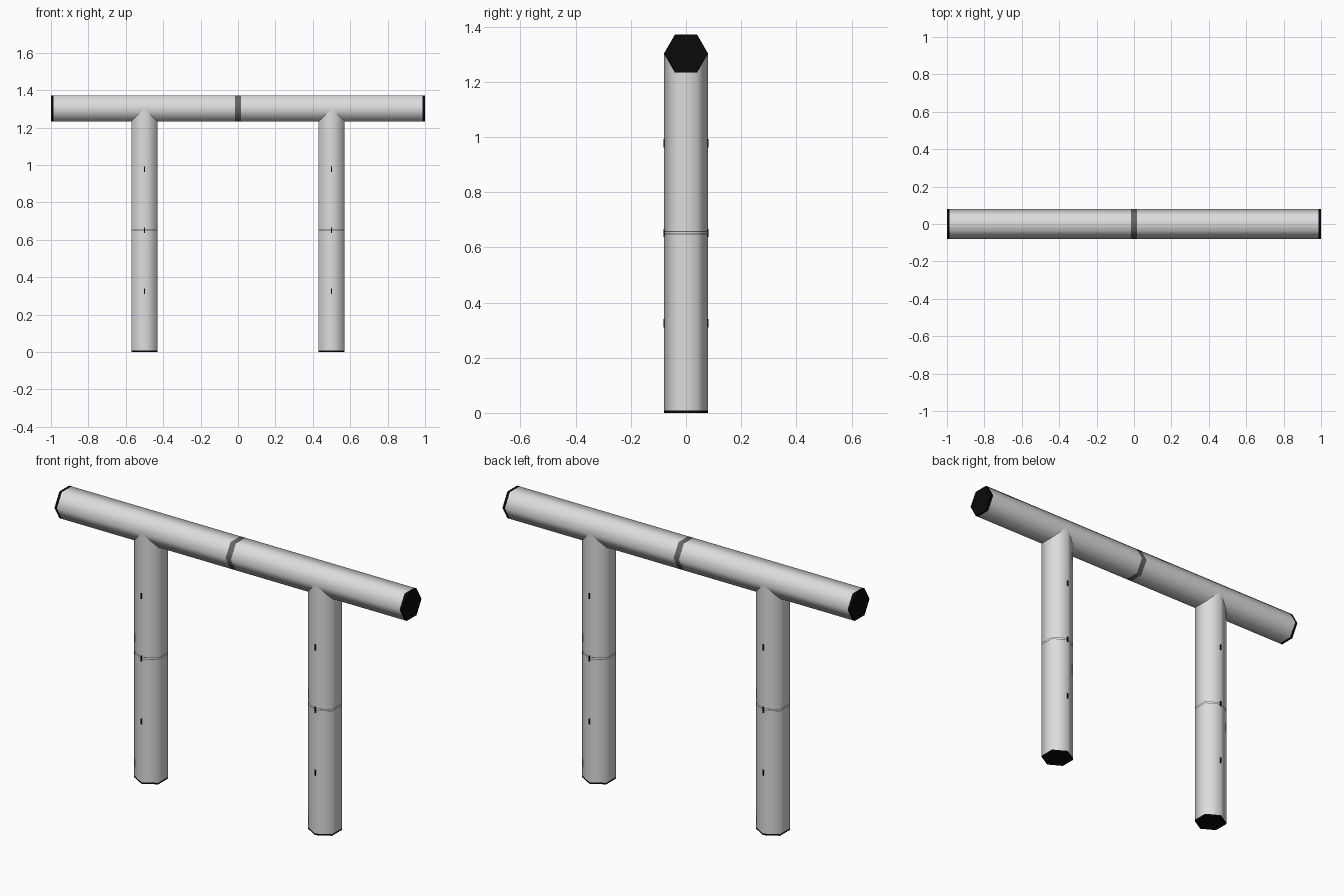
import bpy, bmesh, math
from mathutils import Vector

if "Cube" in bpy.data.objects:
    bpy.data.objects.remove(bpy.data.objects["Cube"])


def material(name, value):
    m = bpy.data.materials.new(name)
    m.diffuse_color = (value, value, value, 1)
    m.use_nodes = True
    m.node_tree.nodes["Principled BSDF"].inputs["Base Color"].default_value = m.diffuse_color
    return m


MATS = [material("light_grey", 0.72), material("dark_grey", 0.13), material("black", 0.003)]
GREY, DARK, BLACK = 0, 1, 2
R, TOP = 0.08, 1.302


def finish(name, bm):
    bmesh.ops.recalc_face_normals(bm, faces=bm.faces)
    me = bpy.data.meshes.new(name)
    bm.to_mesh(me)
    bm.free()
    for m in MATS:
        me.materials.append(m)
    ob = bpy.data.objects.new(name, me)
    bpy.context.collection.objects.link(ob)
    return ob


def hex_bar(name, origin, axis, stations, bands, caps):
    """Smooth six-sided bar; bands give the colour between stations."""
    axis, y = Vector(axis), Vector((0, 1, 0))
    side = axis.cross(y)
    bm = bmesh.new()
    rings = []
    for s in stations:
        ring = []
        for i in range(6):
            a = math.radians(60 * i)
            ring.append(bm.verts.new(Vector(origin) + axis * s
                                     + (y * math.cos(a) + side * math.sin(a)) * R))
        rings.append(ring)
    for k, col in enumerate(bands):
        for i in range(6):
            j = (i + 1) % 6
            f = bm.faces.new((rings[k][i], rings[k][j], rings[k + 1][j], rings[k + 1][i]))
            f.smooth, f.material_index = True, col
    for ring, col in zip((rings[0], rings[-1]), caps):
        f = bm.faces.new(ring)
        f.material_index = col
        for e in f.edges:
            e.smooth = False
    return finish(name, bm)


# top rail with black ends and a dark centre stripe
hex_bar("top_rail", (0, 0, TOP), (1, 0, 0),
        [-1, -0.986, -0.015, 0.015, 0.986, 1],
        [BLACK, GREY, DARK, GREY, BLACK], (BLACK, BLACK))

# two legs with black feet and two fine rings at mid height
for side, x in (("left", -0.5), ("right", 0.5)):
    hex_bar(side + "_leg", (x, 0, 0), (0, 0, 1),
            [0, 0.008, 0.647, 0.650, 0.656, 0.659, TOP],
            [BLACK, GREY, DARK, GREY, DARK, GREY], (BLACK, GREY))

    # tiny black tick marks along the front and back edges
    bm = bmesh.new()
    for y in (-R, R):
        for z in (0.325, 0.652, 0.977):
            geo = bmesh.ops.create_cube(bm, size=1)
            for v in geo["verts"]:
                v.co = Vector((x + v.co.x * 0.006, y + v.co.y * 0.003,
                               z + v.co.z * 0.03))
    for f in bm.faces:
        f.material_index = BLACK
    finish(side + "_leg_ticks", bm)
